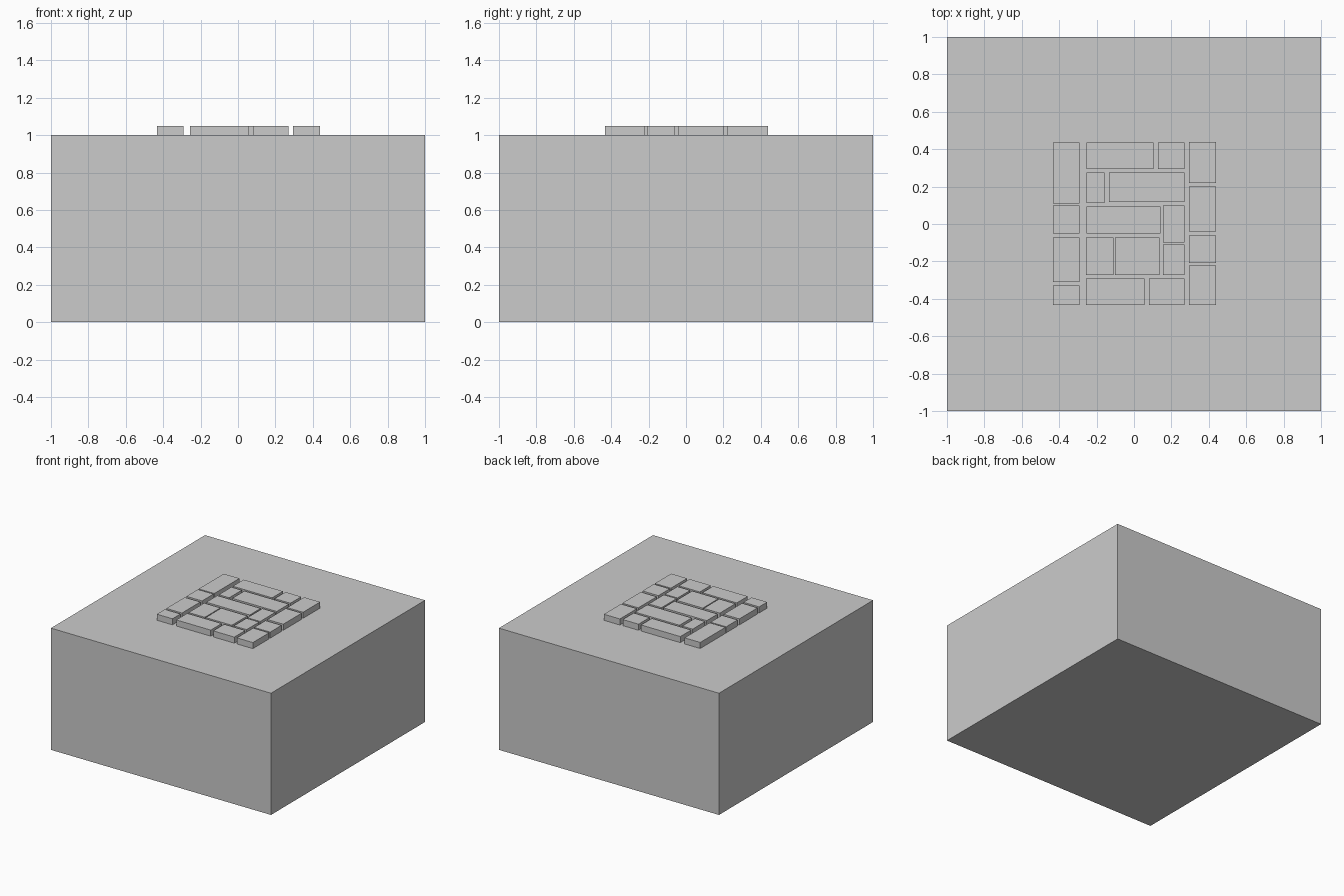
import bpy


def box(name, x0, x1, y0, y1, z0, z1):
    """Axis-aligned box given by its limits."""
    bpy.ops.mesh.primitive_cube_add(
        size=1, location=((x0 + x1) / 2, (y0 + y1) / 2, (z0 + z1) / 2))
    ob = bpy.context.object
    ob.name = name
    ob.scale = (x1 - x0, y1 - y0, z1 - z0)
    bpy.ops.object.transform_apply(location=False, rotation=False, scale=True)
    return ob


def stones(name, rects):
    """Raised stones sitting on the top of the block."""
    for i, (x0, x1, y0, y1) in enumerate(rects, 1):
        box(f"{name}_{i}", x0, x1, y0, y1, 1.0, 1.05)


# Main block
box("block", -1, 1, -1, 1, 0, 1)

# Outer columns of stones: shared width, stacked along y
stones("left_stone", [(-0.434, -0.292, a, b) for a, b in
                      ((0.11, 0.435), (-0.05, 0.098), (-0.31, -0.072), (-0.434, -0.33))])
stones("right_stone", [(0.294, 0.439, a, b) for a, b in
                       ((0.218, 0.439), (-0.039, 0.2), (-0.209, -0.062), (-0.434, -0.223))])

# Rows of stones between the columns
stones("middle_stone", [
    (-0.253, 0.104, 0.294, 0.435), (0.127, 0.27, 0.294, 0.435),
    (-0.253, -0.158, 0.112, 0.275), (-0.134, 0.27, 0.117, 0.275),
    (-0.253, 0.141, -0.05, 0.093), (0.154, 0.27, -0.098, 0.098),
    (-0.257, -0.11, -0.274, -0.072), (-0.102, 0.136, -0.274, -0.072),
    (0.154, 0.27, -0.274, -0.11),
    (-0.257, 0.056, -0.434, -0.292), (0.079, 0.27, -0.434, -0.292)])
